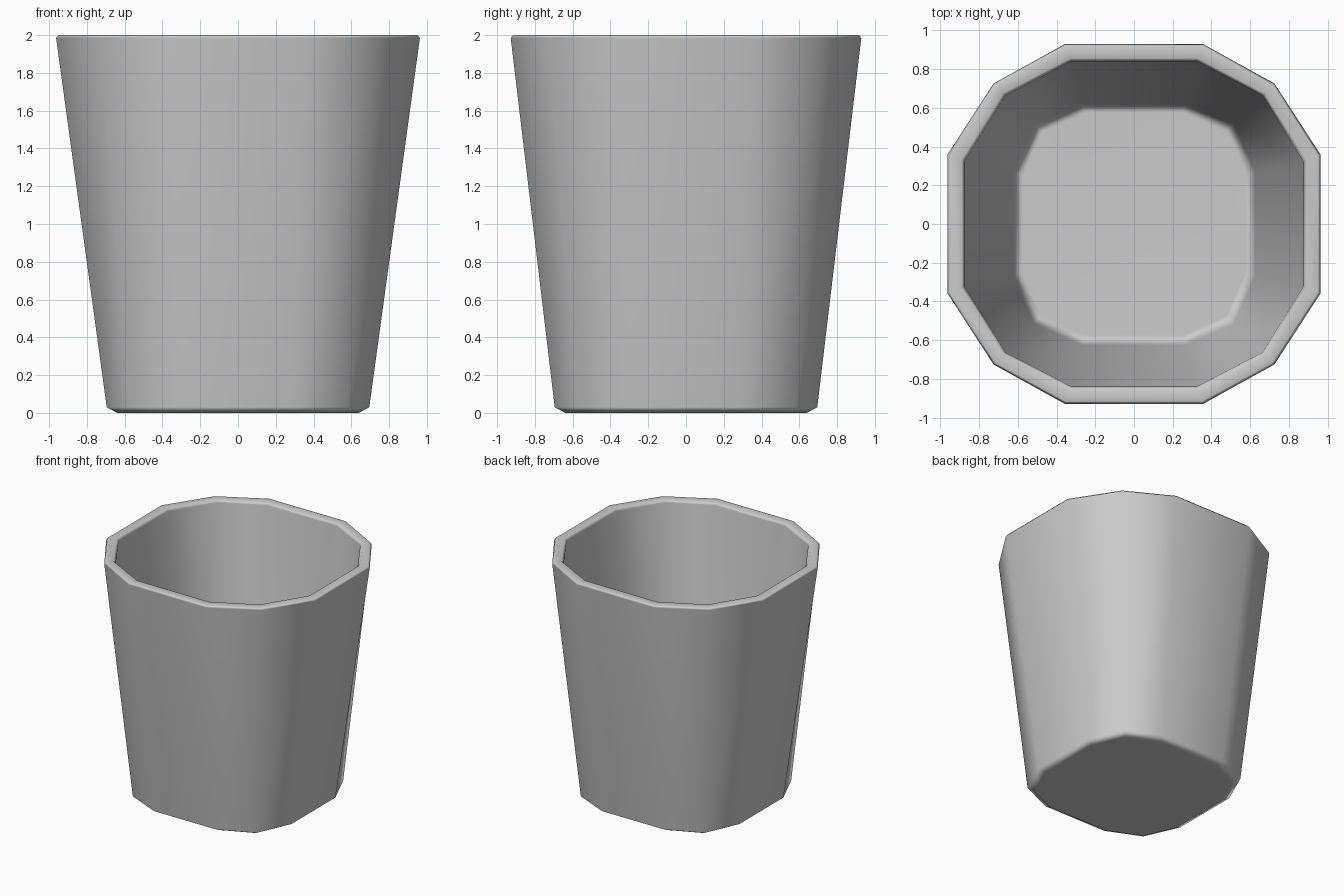
import bpy
import bmesh

cube = bpy.data.objects.get("Cube")
if cube:
    bpy.data.objects.remove(cube, do_unlink=True)

GREY = (0.6, 0.6, 0.6, 1.0)
mat = bpy.data.materials.new("plain grey")
mat.use_nodes = True
mat.diffuse_color = GREY
bsdf = next(n for n in mat.node_tree.nodes if n.type == 'BSDF_PRINCIPLED')
bsdf.inputs["Base Color"].default_value = GREY
bsdf.inputs["Roughness"].default_value = 0.6


def ring(bm, half_x, half_y, corner, side, z):
    """Twelve-sided rounded square: two points per side and one per corner."""
    quarter = [(half_x, side), (corner, corner), (side, half_y)]
    points = quarter + [(-x, y) for x, y in reversed(quarter)]
    points += [(-x, -y) for x, y in points]
    return [bm.verts.new((x, y, z)) for x, y in points]


# Cup wall from the underside, up over the rim and down to the inner floor
SECTIONS = [
    (0.64, 0.64, 0.525, 0.265, 0.0),
    (0.695, 0.695, 0.57, 0.29, 0.03),
    (0.963, 0.928, 0.725, 0.358, 1.985),
    (0.95, 0.915, 0.715, 0.352, 2.0),
    (0.89, 0.855, 0.675, 0.33, 2.0),
    (0.875, 0.84, 0.663, 0.322, 1.98),
    (0.625, 0.625, 0.515, 0.27, 0.12),
    (0.575, 0.575, 0.475, 0.25, 0.09),
]

bm = bmesh.new()
rings = [ring(bm, *section) for section in SECTIONS]
for low, high in zip(rings, rings[1:]):
    for i in range(len(low)):
        j = (i + 1) % len(low)
        bm.faces.new((low[i], low[j], high[j], high[i]))
bm.faces.new(list(reversed(rings[0])))   # underside
bm.faces.new(rings[-1])                  # inner floor
bmesh.ops.recalc_face_normals(bm, faces=bm.faces)
for face in bm.faces:
    face.smooth = True

mesh = bpy.data.meshes.new("cup")
bm.to_mesh(mesh)
bm.free()
mesh.materials.append(mat)
cup = bpy.data.objects.new("cup", mesh)
bpy.context.collection.objects.link(cup)

# Broad faces lead the shading so the narrow bevels read as soft edges
weighted = cup.modifiers.new("soft edges", 'WEIGHTED_NORMAL')
weighted.mode = 'FACE_AREA'
weighted.weight = 50
